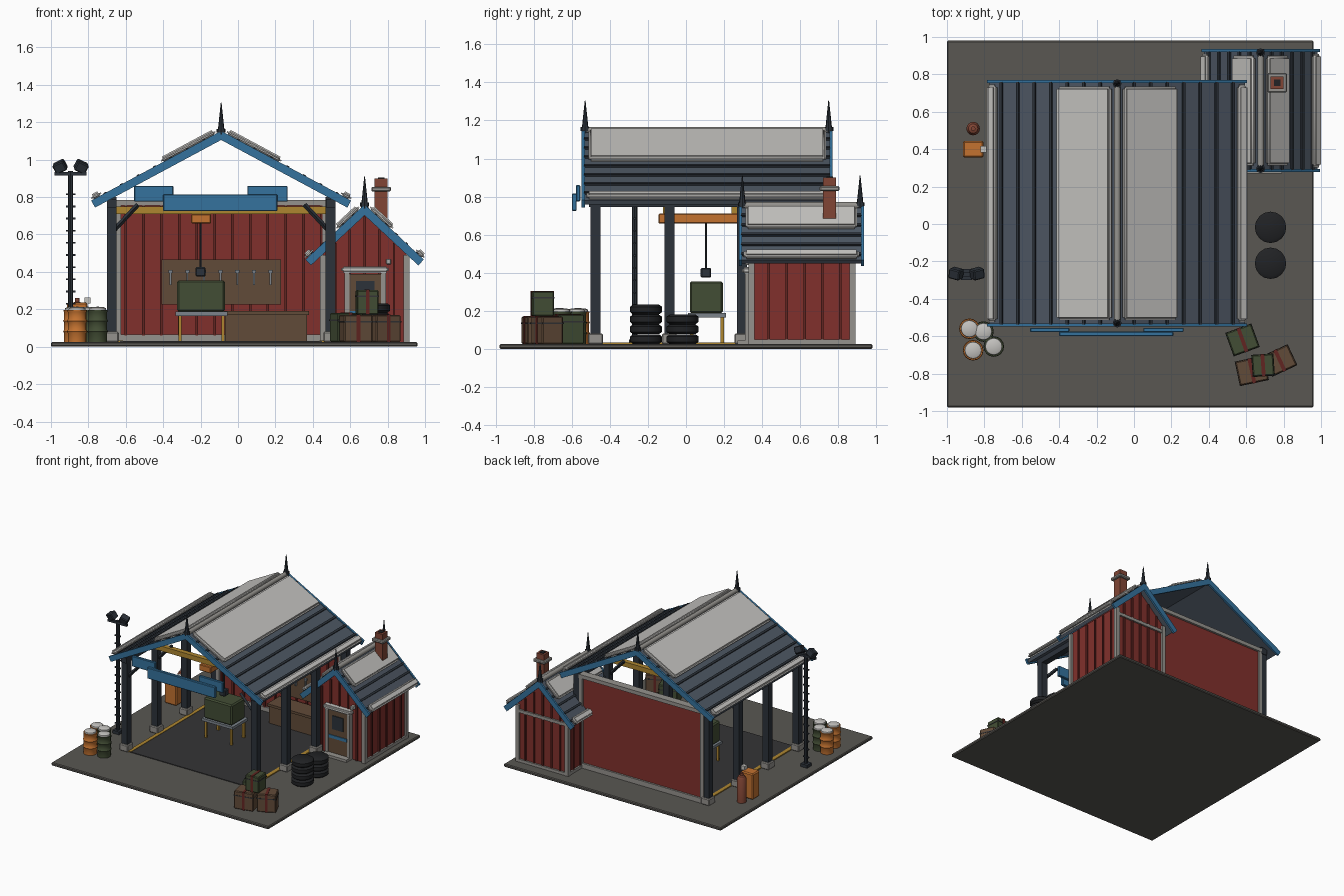
import bpy, bmesh
from math import radians, sin, cos, tan, pi
from mathutils import Matrix, Vector

if "Cube" in bpy.data.objects:
    bpy.data.objects.remove(bpy.data.objects["Cube"])

COL = dict(red=(.22, .03, .025), batten=(.12, .018, .015), blue=(.035, .17, .34), navy=(.025, .032, .042),
           slate=(.075, .095, .125), snow=(.55, .54, .52), trim=(.3, .29, .27), yellow=(.42, .24, .03),
           orange=(.55, .17, .03), green=(.055, .075, .035), wood=(.12, .07, .04), ground=(.1, .095, .085),
           floor=(.035, .035, .037), rubber=(.015, .016, .018), brick=(.22, .06, .035), steel=(.2, .23, .26))
MATS = {}
for k, c in COL.items():
    MATS[k] = bpy.data.materials.new(k)
    MATS[k].diffuse_color = (*c, 1)


def finish(name, bm, mat, bev=0, smooth=False, seg=1):
    if bev:
        bmesh.ops.bevel(bm, geom=bm.edges[:], offset=bev, segments=seg, affect='EDGES')
    bmesh.ops.recalc_face_normals(bm, faces=bm.faces[:])
    me = bpy.data.meshes.new(name)
    bm.to_mesh(me)
    bm.free()
    me.materials.append(MATS[mat])
    ob = bpy.data.objects.new(name, me)
    bpy.context.collection.objects.link(ob)
    if smooth:
        bpy.context.view_layer.objects.active = ob
        ob.select_set(True)
        bpy.ops.object.shade_smooth_by_angle(angle=radians(40))
        ob.select_set(False)
    return ob


def box(name, x, y, z, mat, bev=0, rot=(0, 0, 0), seg=1):
    """Box from (min, max) ranges, turned about its own centre."""
    bm = bmesh.new()
    bmesh.ops.create_cube(bm, size=1)
    bmesh.ops.scale(bm, vec=(x[1] - x[0], y[1] - y[0], z[1] - z[0]), verts=bm.verts)
    ob = finish(name, bm, mat, bev, seg > 1, seg)
    ob.location = (sum(x) / 2, sum(y) / 2, sum(z) / 2)
    ob.rotation_euler = rot
    return ob


def around(c, s):
    return (c - s / 2, c + s / 2)


def rod(name, a, b, r, mat, r2=None, n=12, bev=0):
    """Cylinder or cone between two points."""
    a, b = Vector(a), Vector(b)
    bm = bmesh.new()
    bmesh.ops.create_cone(bm, cap_ends=True, segments=n, radius1=r, radius2=r if r2 is None else r2, depth=(b - a).length)
    q = (b - a).to_track_quat('Z', 'Y').to_matrix().to_4x4()
    bmesh.ops.transform(bm, matrix=Matrix.Translation((a + b) / 2) @ q, verts=bm.verts)
    return finish(name, bm, mat, bev, n > 8)


def lathe(name, profile, loc, mat, n=16):
    bm = bmesh.new()
    vs = [bm.verts.new((r, 0, z)) for r, z in profile]
    es = [bm.edges.new(p) for p in zip(vs, vs[1:])]
    bmesh.ops.spin(bm, geom=vs + es, axis=(0, 0, 1), cent=(0, 0, 0), angle=2 * pi, steps=n)
    bmesh.ops.remove_doubles(bm, verts=bm.verts, dist=1e-4)
    ob = finish(name, bm, mat, 0, True)
    ob.location = loc


def roof(tag, cx, zr, deg, length, y0, y1, snow_end, rib_step):
    """Gabled roof: decks, ribs, fascias, snow, ridge cap and finials."""
    A = radians(deg)

    def slab(name, side, s, n, y, mat, bev=0, seg=1):
        sm, nm = sum(s) / 2, sum(n) / 2
        x = cx + side * (cos(A) * sm + sin(A) * nm)
        z = zr - sin(A) * sm + cos(A) * nm
        box(tag + name, around(x, s[1] - s[0]), y, around(z, n[1] - n[0]), mat, bev, (0, side * A, 0), seg)

    for side in (-1, 1):
        slab("_roof_deck", side, (0, length - .01), (-.025, 0), (y0 + .01, y1 - .01), "slate")
        s = rib_step
        while s < length - .03:
            slab("_roof_rib", side, (s - .008, s + .008), (0, .012), (y0 + .012, y1 - .012), "navy")
            s += rib_step
        for y in (y0, y1 - .016):
            slab("_fascia", side, (0, length), (-.035, .008), (y, y + .016), "blue")
        slab("_ridge_snow", side, (.025, snow_end), (0, .036), (y0 + .035, y1 - .035), "snow", .014, 3)
        slab("_eave_snow", side, (length - .065, length - .005), (0, .036), (y0 + .025, y1 - .025), "snow", .014, 3)
    rod(tag + "_ridge_cap", (cx, y0 + .015, zr + .004), (cx, y1 - .015, zr + .004), .018, "trim")
    for y in (y0 + .018, y1 - .02):
        rod(tag + "_finial", (cx, y, zr - .01), (cx, y, zr + .16), .02, "navy", .002, 8)
        rod(tag + "_finial_collar", (cx, y, zr), (cx, y, zr + .02), .024, "navy", n=8)


G = .025
# ground slab and workshop floor
box("ground_slab", (-1, .96), (-.98, .98), (0, G), "ground", .006)
box("workshop_floor", (-.63, .45), (-.5, .66), (.015, .03), "floor")
for x in (-.63, .45):
    box("floor_stripe", around(x, .03), (-.5, .66), (.015, .033), "yellow")

# main roof and its posts
XP, YP = (-.675, .495), (-.475, -.087, .295, .68)
roof("main", -.09, 1.145, 28.2, .784, -.548, .77, .355, .1)
for x in XP:
    inward = 1 if x < 0 else -1
    for y in YP:
        box("post", around(x, .052), around(y, .052), (G, .8), "navy")
        box("post_footing", around(x, .075), around(y, .08), (G, .08), "trim", .006)
        if y < .6:
            rod("knee_brace", (x, y, .61), (x + inward * .14, y, .76), .013, "navy", n=4)
    box("eave_beam", around(x, .05), (-.51, .71), (.745, .79), "navy")

# back wall with battens and trim
box("back_wall", (-.65, .47), (.665, .695), (G, .76), "red")
for i in range(12):
    box("wall_batten", around(-.6 + i * .095, .014), (.65, .668), (.06, .755), "batten")
box("wall_top_trim", (-.65, .47), (.65, .712), (.755, .785), "trim")
for z in (.045,):
    box("wall_base_trim", (-.65, .47), (.65, .71), (z - .02, z + .02), "trim")
for x in (-.64, .455):
    box("wall_end_trim", around(x, .03), (.65, .71), (G, .76), "trim")

# sign boards (blank)
box("sign_board", (-.4, .21), (-.6, -.575), (.725, .815), "blue", .004)
for x in ((-.555, -.345), (.05, .265)):
    box("side_sign", x, (-.578, -.555), (.775, .86), "blue", .004)

# crane: girders, trolley, cable and hook
for y in (-.1, .26):
    box("crane_girder", (-.66, .48), around(y, .04), (.71, .75), "yellow")
box("crane_trolley", (-.25, -.145), (-.145, .29), (.658, .71), "orange", .005)
rod("crane_cable", (-.2, .105, .4), (-.2, .105, .67), .006, "navy", n=6)
box("hook_block", around(-.2, .055), around(.105, .055), (.375, .425), "navy", .006)

# engine on its stand
box("engine_block", (-.325, -.07), (.02, .195), (.187, .355), "green", .01)
box("stand_top", (-.335, -.055), (.01, .21), (.165, .187), "steel")
for x in (-.31, -.08):
    for y in (.03, .19):
        box("stand_leg", around(x, .018), around(y, .018), (G, .165), "yellow")

# tool board and workbench
box("tool_board", (-.41, .23), (.63, .652), (.225, .465), "wood")
for i in range(7):
    x = -.36 + i * .089
    box("hanging_tool", around(x, .01), (.615, .632), (.33, .41), "steel")
    box("tool_head", around(x, .022), (.615, .632), (.395, .41), "steel")
box("workbench", (-.07, .37), (.5, .65), (G, .17), "wood")
box("bench_top", (-.08, .38), (.49, .65), (.17, .19), "wood")

# small shed
CX, X0, X1, Y0, Y1 = .677, .455, .9, .345, .875
bm = bmesh.new()
f = bm.faces.new([bm.verts.new((x, Y0, z)) for x, z in ((X0, G), (X1, G), (X1, .5), (CX, .708), (X0, .5))])
ext = bmesh.ops.extrude_face_region(bm, geom=[f])
bmesh.ops.translate(bm, vec=(0, Y1 - Y0, 0), verts=[v for v in ext["geom"] if isinstance(v, bmesh.types.BMVert)])
finish("shed_walls", bm, "red")
roof("shed", CX, .75, 43, .425, .278, .935, .19, .075)
for i in range(5):
    x = .52 + i * .0785
    for y in (Y0, Y1):
        box("shed_batten", around(x, .013), around(y, .02), (G, .7 - abs(x - CX) * .93), "batten")
for i in range(5):
    for x in (X0, X1):
        box("shed_side_batten", around(x, .02), around(.435 + i * .094, .013), (G, .49), "batten")
for x in (X0, X1):
    for y in (Y0, Y1):
        box("shed_corner_trim", around(x, .032), around(y, .032), (G, .49), "trim")
    box("shed_side_base_trim", around(x, .026), (Y0, Y1), (G, .05), "trim")
for z in (.035, .44):
    box("shed_back_trim", (X0, X1), around(Y1, .028), around(z, .025), "trim")

# shed door, lamp
box("door", (.595, .765), (.318, .35), (G, .39), "wood")
box("door_window", (.63, .73), (.312, .33), (.24, .35), "navy")
box("door_band", (.6, .76), (.312, .33), (.165, .19), "blue")
for x in (.582, .778):
    box("door_jamb", around(x, .026), (.31, .35), (G, .4), "trim")
box("door_header", (.553, .805), (.295, .35), (.395, .43), "snow", .01, seg=3)
box("door_step", (.57, .79), (.27, .35), (G, .045), "trim")
box("door_lamp", around(.805, .025), (.31, .35), around(.455, .03), "snow", .004)

# chimney
box("chimney", around(.765, .068), around(.755, .068), (.58, .9), "brick")
box("chimney_cap", around(.765, .105), around(.755, .105), (.83, .855), "trim", .006)
box("chimney_flue", around(.765, .035), around(.755, .035), (.89, .905), "rubber")

# floodlight mast
MX, MY = -.895, -.27
rod("mast", (MX, MY, G), (MX, MY, .94), .014, "navy", n=8)
box("mast_foot", around(MX, .06), around(MY, .06), (G, .05), "navy")
for i in range(12):
    box("mast_rung", around(MX, .05), around(MY, .012), around(.1 + i * .065, .009), "navy")
box("mast_crossbar", (-.98, -.81), around(MY, .022), (.915, .934), "navy")
for s in (-1, 1):
    box("floodlight", around(MX + s * .056, .065), around(MY + .005, .055), around(.963, .055), "navy", .006,
        (radians(20), s * radians(25), s * radians(15)))

# drums with snow tops
for x, y, m in ((-.88, -.56, "orange"), (-.805, -.575, "green"), (-.86, -.675, "orange"), (-.75, -.655, "green")):
    prof = [(0, 0), (.05, 0)]
    for z in (.057, .113):
        prof += [(.05, z - .008), (.055, z), (.05, z + .008)]
    lathe("drum", prof + [(.05, .16), (.053, .165), (.053, .17), (0, .17)], (x, y, G), m)
    lathe("drum_snow", [(.046, 0), (.044, .012), (.03, .018), (0, .02)], (x, y, .194), "snow")

# fuel pump and gas bottle
box("fuel_pump", (-.915, -.805), (.355, .445), (G, .235), "orange", .008)
box("pump_gauge", around(-.805, .034), around(.4, .034), around(.247, .034), "snow")
lathe("gas_bottle", [(0, 0), (.036, 0), (.036, .19), (.025, .21), (.012, .215), (.012, .235), (0, .235)], (-.86, .51, G), "brick")

# tyre stacks
for y, n in ((-.21, 4), (-.018, 3)):
    for i in range(n):
        lathe("tyre", [(0, .004), (.068, 0), (.084, .012), (.084, .04), (.068, .051), (0, .047)], (.73, y, G + i * .052), "rubber")

# crates with straps
for x, y, z, w, d, h, a, m in ((.58, -.62, G, .145, .13, .155, 20, "green"), (.63, -.785, G, .155, .13, .145, 12, "wood"),
                               (.78, -.73, G, .145, .12, .145, 25, "wood"), (.69, -.755, .172, .115, .115, .13, 4, "green")):
    r = (0, 0, radians(a))
    box("crate", around(x, w), around(y, d), (z, z + h), m, .006, r)
    box("crate_strap", around(x, .02), around(y, d + .006), (z, z + h + .003), "batten", 0, r)
    box("crate_lid_seam", around(x, w + .004), around(y, d + .004), around(z + h * .75, .008), "floor", 0, r)

for m in bpy.data.materials:
    if m.users and not m.is_grease_pencil:
        m.use_nodes = True
        m.node_tree.nodes["Principled BSDF"].inputs["Base Color"].default_value = m.diffuse_color
